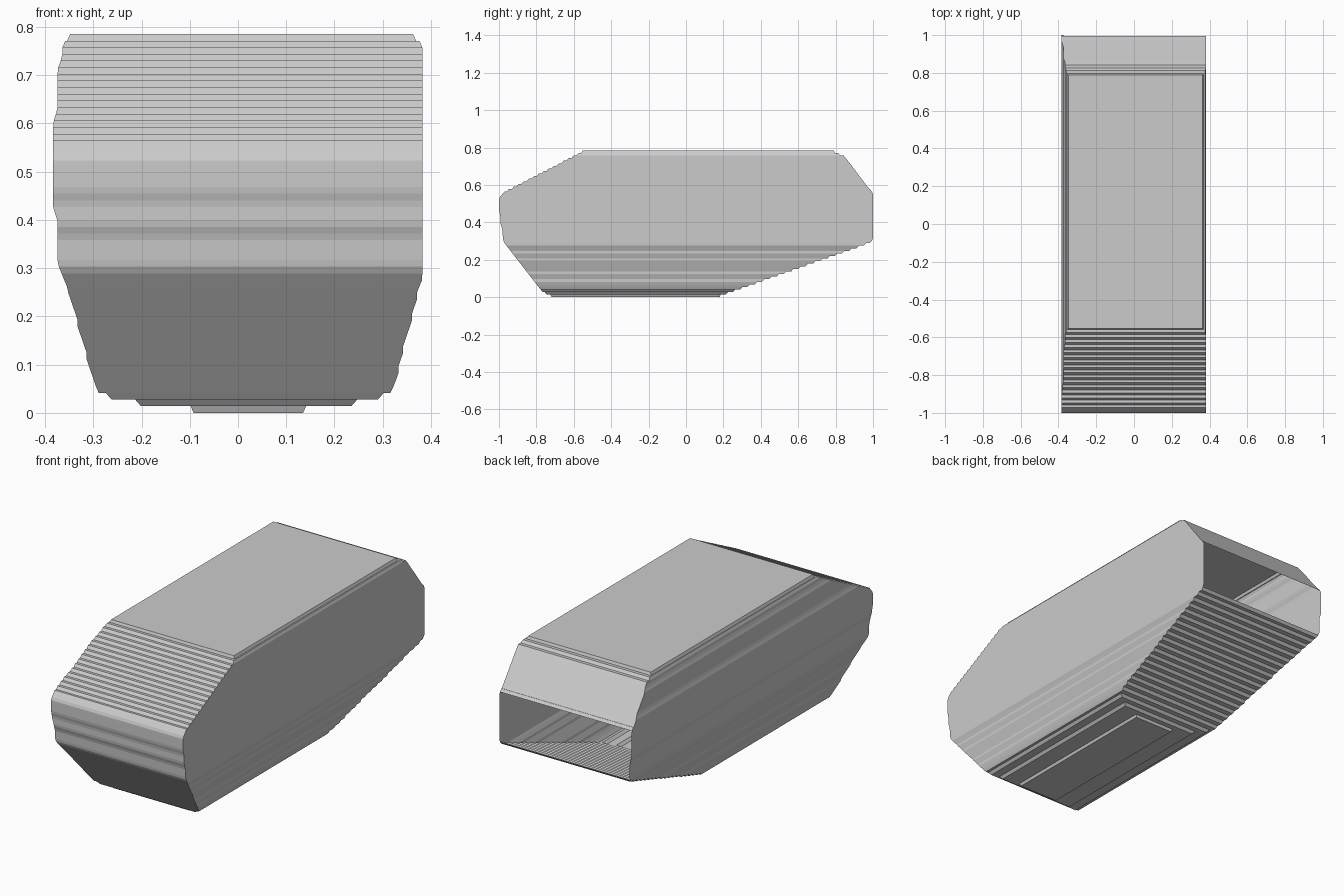
import bpy, bmesh

if "Cube" in bpy.data.objects:
    bpy.data.objects.remove(bpy.data.objects["Cube"])

HEIGHT = 0.785
LAYERS = 57
H = HEIGHT / LAYERS
RAMP = 0.006  # small slant on each step edge

# silhouettes as (z, position) pairs
FRONT = [(0, -.71), (.015, -.73), (.025, -.765), (.25, -.94), (.30, -.978), (.37, -.982), (.385, -.992),
         (.44, -.992), (.455, -1), (.53, -1), (.56, -.975), (.785, -.54)]
BACK = [(0, .16), (.287, .97), (.302, 1), (.56, 1), (.585, .975), (.75, .85), (.785, .775)]
LEFT = [(0, -.092), (.0137, -.092), (.0138, -.207), (.0275, -.207), (.0276, -.268), (.041, -.268),
        (.042, -.293), (.25, -.35), (.31, -.374), (.405, -.374), (.415, -.383), (.61, -.383),
        (.62, -.374), (.72, -.374), (.73, -.364), (.77, -.364), (.772, -.348), (.785, -.348)]
RIGHT = [(0, .135), (.0137, .135), (.0138, .241), (.0275, .241), (.0276, .296), (.041, .296),
         (.042, .32), (.26, .376), (.27, .382), (.77, .382), (.772, .363), (.785, .363)]


def sample(profile, z):
    for (z0, v0), (z1, v1) in zip(profile, profile[1:]):
        if z <= z1:
            return v0 + (v1 - v0) * (z - z0) / (z1 - z0)
    return profile[-1][1]


def extents(k):
    z = (k + .5) * H
    l, r = sample(LEFT, z), sample(RIGHT, z)
    if .05 < z < .26:  # coarse stepping on the lower flanks
        l, r = round(l / .0095) * .0095, round(r / .0095) * .0095
    return l, r, sample(FRONT, z), sample(BACK, z)


def toward(a, b):
    return [p + max(-RAMP, min(RAMP, (q - p) / 2)) for p, q in zip(a, b)]


bm = bmesh.new()


def ring(e, z):
    l, r, f, b = e
    return [bm.verts.new(c) for c in ((l, f, z), (r, f, z), (r, b, z), (l, b, z))]


# stacked stepped layers; the wall at the back is left open
slabs = [extents(k) for k in range(LAYERS)]
rings = []
for k, e in enumerate(slabs):
    below, above = slabs[max(k - 1, 0)], slabs[min(k + 1, LAYERS - 1)]
    rings.append((ring(toward(e, below), k * H), True, (k + .5) * H))
    rings.append((ring(toward(e, above), (k + 1) * H), False, 0))
bm.faces.new(rings[0][0][::-1])
bm.faces.new(rings[-1][0])
for (a, wall, z), (b, _, _) in zip(rings, rings[1:]):
    for i in range(4):
        if wall and i == 2 and .302 < z < .565:
            continue
        j = (i + 1) % 4
        bm.faces.new((a[i], a[j], b[j], b[i]))
bmesh.ops.remove_doubles(bm, verts=bm.verts, dist=.0003)

mesh = bpy.data.meshes.new("hollow_shell")
bm.to_mesh(mesh)
bm.free()
shell = bpy.data.objects.new("hollow_shell", mesh)
bpy.context.collection.objects.link(shell)
